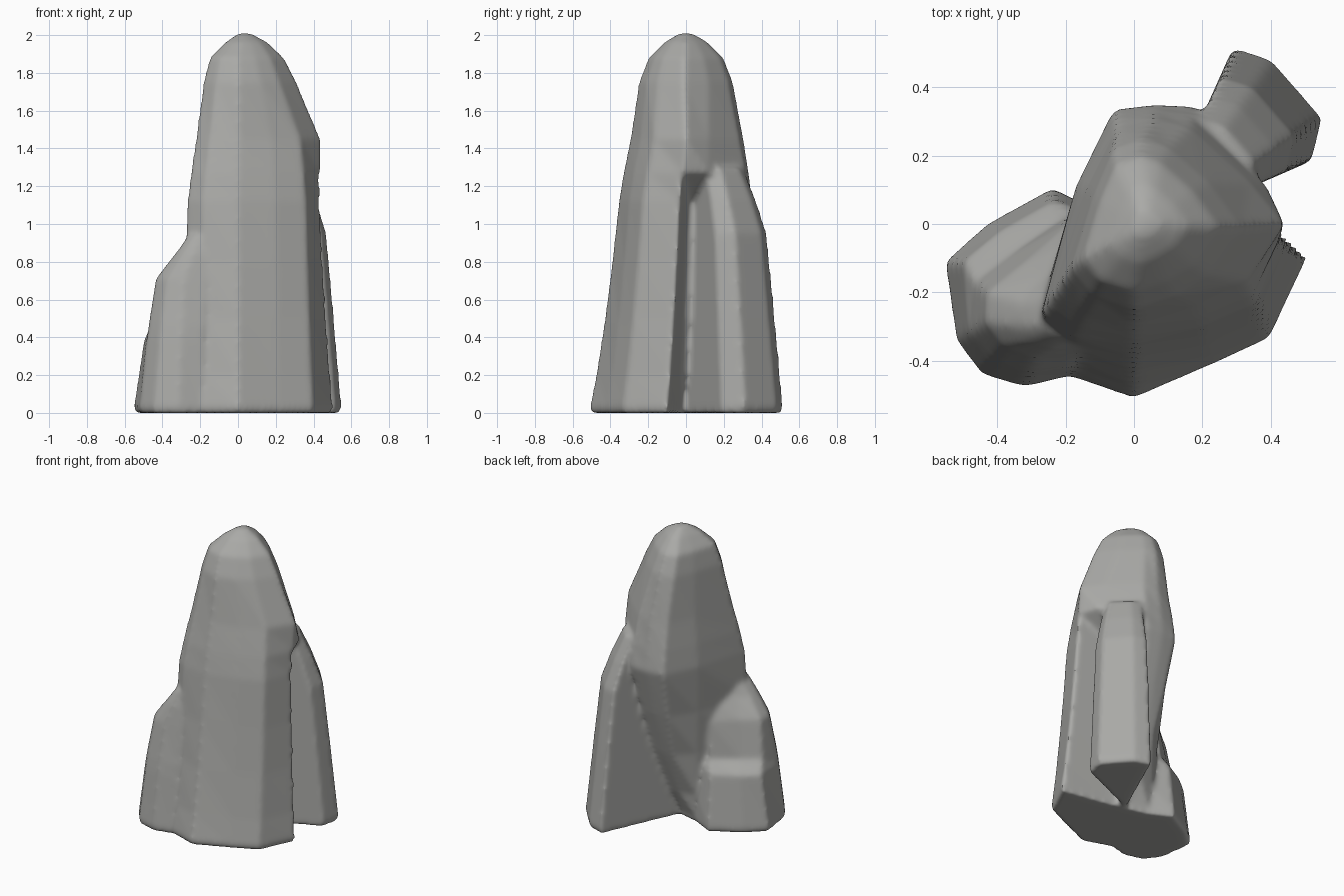
import bpy
import bmesh

cube = bpy.data.objects.get("Cube")
if cube:
    bpy.data.objects.remove(cube, do_unlink=True)


def make_material(name, color):
    material = bpy.data.materials.new(name)
    material.use_nodes = True
    material.diffuse_color = color
    material.node_tree.nodes["Principled BSDF"].inputs["Base Color"].default_value = color
    return material


def scaled(points, pivot, factor):
    """Shrink a cross-section towards a pivot point."""
    return [(pivot[0] + (x - pivot[0]) * factor, pivot[1] + (y - pivot[1]) * factor)
            for x, y in points]


def blend(first, second, amount):
    """Mix two cross-sections point by point."""
    return [(a + (c - a) * amount, b + (d - b) * amount)
            for (a, b), (c, d) in zip(first, second)]


def add_loft(bm, sections):
    """Skin a closed solid through (height, outline) sections with matching point counts."""
    rings = [[bm.verts.new((x, y, height)) for x, y in outline] for height, outline in sections]
    for lower, upper in zip(rings, rings[1:]):
        for i in range(len(lower)):
            j = (i + 1) % len(lower)
            bm.faces.new((lower[i], lower[j], upper[j], upper[i]))
    bm.faces.new(list(reversed(rings[0])))
    bm.faces.new(rings[-1])


bm = bmesh.new()
notch = (.05, -.02)    # where the undercut back wall meets the ground
summit = (.03, 0)
crown = (-.02, 0)

# Main spire: the back wall fans outward from the notch, the front leans back
foot = [(-.1, .03), (.02, 0), (.04, -.01), (.06, -.01), (.2, -.04), (.508, -.095),
        (.395, -.335), (.22, -.415), (0, -.51), (-.19, -.445), (-.32, -.34)]
waist = [(-.17, .11), (-.06, .335), (.06, .35), (.18, .345), (.22, .01), (.435, -.03),
         (.36, -.23), (.2, -.3), (0, -.355), (-.18, -.33), (-.27, -.26)]
shoulder = [(-.14, .1), (-.05, .28), (.06, .305), (.16, .285), (.34, .12), (.44, 0),
            (.33, -.17), (.18, -.24), (0, -.295), (-.15, -.265), (-.225, -.19)]
brow = [(-.12, .08), (-.06, .22), (.03, .25), (.1, .225), (.22, .12), (.315, -.01),
        (.22, -.15), (.12, -.21), (0, -.25), (-.12, -.21), (-.185, -.13)]
# The hollow beside the rear buttress closes above the waist
chest = blend(waist, shoulder, .4)
chest[4] = (.385, .12)
add_loft(bm, [
    (0, scaled(foot, notch, .985)),
    (.03, foot),
    (.2, blend(foot, waist, .22)),
    (.5, blend(foot, waist, .52)),
    (.8, blend(foot, waist, .77)),
    (1.12, waist),
    (1.27, chest),
    (1.45, shoulder),
    (1.75, brow),
    (1.88, scaled(brow, crown, .8)),
    (1.965, scaled(brow, summit, .45)),
    (2.01, scaled(brow, summit, .14)),
])

# Rear buttress: a wedge that narrows to the notch and sinks into the spire
wedge = [notch, (.52, .185), (.55, .31), (.402, .48), (.29, .517)]
add_loft(bm, [(height, scaled(wedge, notch, factor)) for height, factor in (
    (0, .985), (.03, 1), (.5, .92), (.95, .84), (1.13, .73), (1.3, .6))])

# Side buttress: smooth in front, with two ledges on its back face
core = [(.03, -.03)]
inner = [(0, -.15)]
front_low = [(-.19, -.445), (-.32, -.477), (-.445, -.44), (-.52, -.34)]
front_high = [(-.17, -.375), (-.29, -.39), (-.38, -.36), (-.435, -.29)]
side_low = core + front_low + [(-.553, -.11), (-.43, 0), (-.24, .105)]
add_loft(bm, [
    (0, scaled(side_low, inner[0], .985)),
    (.03, side_low),
    (.38, core + blend(front_low, front_high, .42) + [(-.5, -.11), (-.39, -.02), (-.23, .07)]),
    (.46, core + blend(front_low, front_high, .54) + [(-.465, -.17), (-.36, -.09), (-.2, .02)]),
    (.71, inner + front_high + [(-.43, -.2), (-.33, -.12), (-.18, .01)]),
    (.84, inner + scaled(front_high, (-.15, -.32), .65) + [(-.33, -.23), (-.27, -.16), (-.16, -.04)]),
    (.94, inner + scaled(front_high, (-.15, -.3), .4) + [(-.25, -.24), (-.22, -.17), (-.12, -.1)]),
])

bmesh.ops.recalc_face_normals(bm, faces=bm.faces)
mesh = bpy.data.meshes.new("rock_spire")
bm.to_mesh(mesh)
bm.free()
rock = bpy.data.objects.new("rock_spire", mesh)
bpy.context.collection.objects.link(rock)
mesh.materials.append(make_material("weathered grey stone", (.4, .4, .385, 1)))

# Fuse the three masses into one weathered surface
fuse = rock.modifiers.new("fuse", "REMESH")
fuse.mode = "VOXEL"
fuse.voxel_size = .014
fuse.use_smooth_shade = True
soften = rock.modifiers.new("soften", "SMOOTH")
soften.factor = .5
soften.iterations = 12
